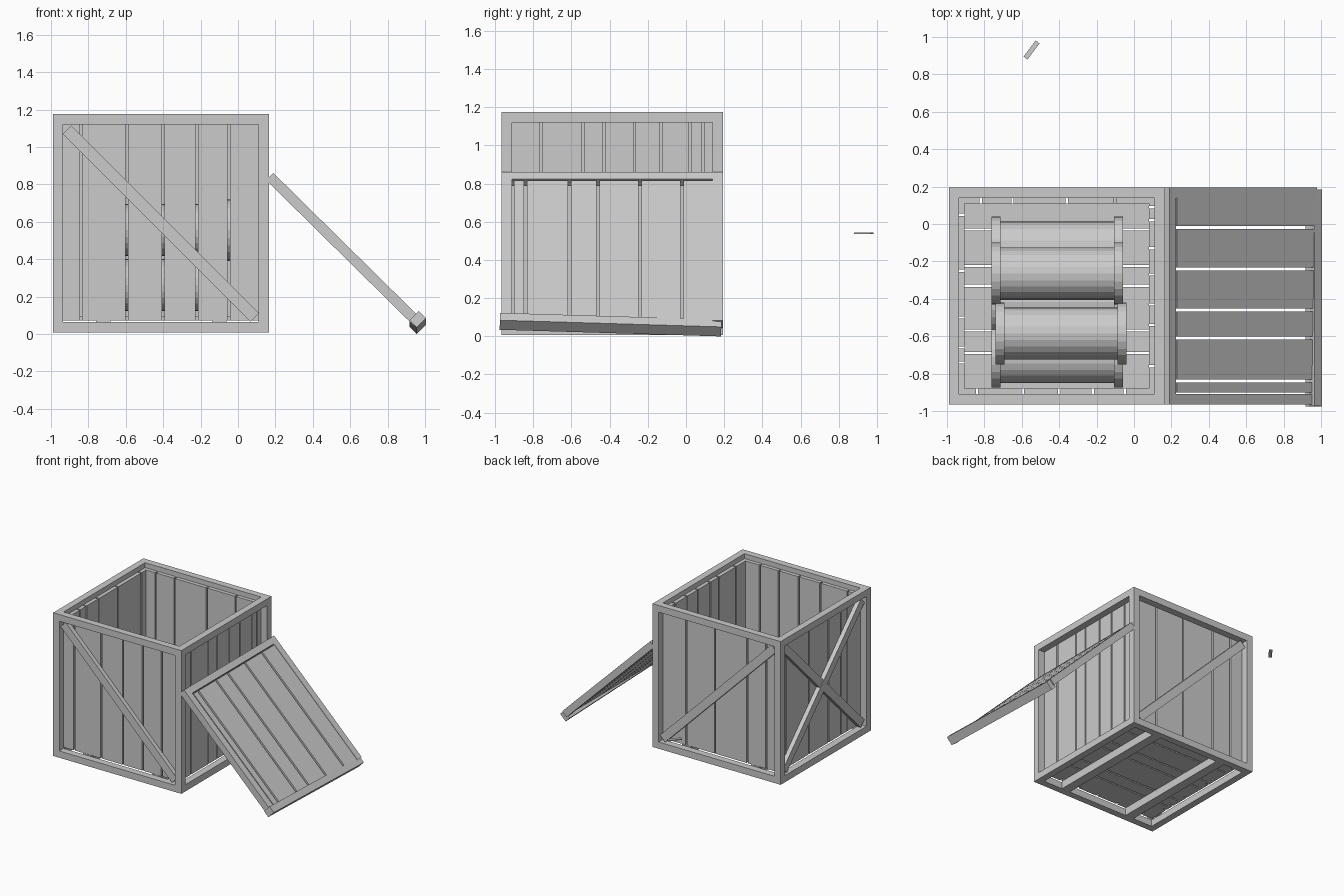
import bpy, math
from mathutils import Matrix, Vector

if "Cube" in bpy.data.objects:
    bpy.data.objects.remove(bpy.data.objects["Cube"])


def box(name, lo, hi, mat=Matrix()):
    """Box between two corners, optionally moved by a matrix."""
    lo, hi = Vector(lo), Vector(hi)
    c, s = (lo + hi) / 2, (hi - lo) / 2
    v = [mat @ (c + Vector((s.x * i, s.y * j, s.z * k)))
         for i in (-1, 1) for j in (-1, 1) for k in (-1, 1)]
    f = [(0, 1, 3, 2), (4, 6, 7, 5), (0, 4, 5, 1), (2, 3, 7, 6), (0, 2, 6, 4), (1, 5, 7, 3)]
    me = bpy.data.meshes.new(name)
    me.from_pydata(v, [], f)
    ob = bpy.data.objects.new(name, me)
    bpy.context.collection.objects.link(ob)
    return ob


def planks(name, lo, hi, axis, cuts, gap=0.012, mat=Matrix()):
    """Row of boards filling a box, split by gaps along one axis."""
    edges = [lo[axis] - gap / 2] + sorted(cuts) + [hi[axis] + gap / 2]
    for a, b in zip(edges, edges[1:]):
        l, h = list(lo), list(hi)
        l[axis], h[axis] = a + gap / 2, b - gap / 2
        box(name, l, h, mat)


def brace(name, centre, length, axis, angle, width=0.065, depth=0.035):
    """Diagonal bar lying on a wall; axis is the wall normal."""
    m = Matrix.Translation(centre) @ Matrix.Rotation(angle, 4, axis)
    w, d, n = width / 2, depth / 2, length / 2
    s = (n, d, w) if axis == 'Y' else (d, n, w)
    box(name, [-q for q in s], s, m)


X0, X1, Y0, Y1, Z0, Z1 = -0.99, 0.165, -0.965, 0.195, 0.008, 1.175
T, P = 0.055, 0.03   # frame bar and plank thickness

# Frame: corner posts and top/bottom rails
for x in (X0, X1 - T):
    for y in (Y0, Y1 - T):
        box("corner_post", (x, y, Z0), (x + T, y + T, Z1))
for z in (Z0, Z1 - T):
    for y in (Y0, Y1 - T):
        box("rail_long", (X0 + T, y, z), (X1 - T, y + T, z + T))
    for x in (X0, X1 - T):
        box("rail_side", (x, Y0 + T, z), (x + T, Y1 - T, z + T))

# Wall planks, set behind the frame
xa, xb, ya, yb = X0 + T, X1 - T, Y0 + T, Y1 - T
za, zb = 0.073, 1.135
planks("front_plank", (xa, ya, za), (xb, ya + P, zb), 0, [-0.84, -0.595, -0.4, -0.22, -0.05])
planks("back_plank", (xa, yb - P, za), (xb, yb, zb), 0, [-0.82, -0.65, -0.36, -0.1])
planks("left_plank", (xa, ya + P, za), (xa + P, yb - P, zb), 1, [-0.74, -0.66, -0.5, -0.25, 0.05])
planks("right_plank", (xb - P, ya + P, za), (xb, yb - P, zb), 1,
       [-0.76, -0.54, -0.43, -0.27, -0.13, 0.02, 0.09])

# Floor boards and the two battens beneath
planks("floor_plank", (xa + P, ya + P, 0.072), (xb - P, yb - P, 0.097), 1,
       [-0.69, -0.57, -0.33, -0.225, -0.03])
for x in (-0.10, -0.72):
    box("floor_batten", (x - 0.038, ya, Z0), (x + 0.038, yb, 0.072))

# Diagonal braces
cx, cy, cz = (X0 + X1) / 2, (Y0 + Y1) / 2, 0.59
q = math.pi / 4
brace("front_brace", (cx, ya - 0.0175, cz), 1.42, 'Y', q)
brace("back_brace", (cx, yb + 0.0175, cz), 1.42, 'Y', q)
for s, d in ((1, 0.0), (-1, 0.004)):
    brace("left_brace", (xa - 0.0175 - d, cy, cz), 1.42, 'X', s * q)


# Flanged rolls stacked three below and two above
def cylinder(name, radius, depth, loc):
    bpy.ops.mesh.primitive_cylinder_add(vertices=24, radius=radius, depth=depth, location=loc,
                                        rotation=(0, math.pi / 2, 0))
    bpy.context.object.name = name


for x, y, z in ((-0.41, -0.125, 0.262), (-0.41, -0.418, 0.262), (-0.41, -0.71, 0.262),
                (-0.41, -0.265, 0.556), (-0.39, -0.585, 0.556)):
    cylinder("roll_body", 0.14, 0.66, (x, y, z))
    for s in (-1, 1):
        cylinder("roll_flange", 0.165, 0.048, (x + s * 0.327, y, z))

# Loose lid leaning on the right side: local x runs down the slope, z is its normal
lid = Matrix.Translation((0.572, cy, 0.445)) @ Matrix.Rotation(math.radians(44.6), 4, 'Y')
L, W, H = 0.565, 0.58, 0.027
box("lid_top_rail", (-L, -W, -H), (-L + 0.052, W, H), lid)
for s in (-1, 1):
    y = s * (W - T / 2)
    box("lid_side_rail", (-L + 0.052, y - T / 2, -H), (L - 0.02, y + T / 2, H), lid)
planks("lid_plank", (-L + 0.06, -W + T + 0.01, -0.02), (L - 0.035, W - T, 0.024), 1,
       [v - cy for v in (-0.84, -0.61, -0.46, -0.24, -0.02)], 0.016, lid)
tilt = (Matrix.Translation((0.961, cy - 0.01, 0.061)) @ Matrix.Rotation(-0.03, 4, 'X')
        @ Matrix.Rotation(math.radians(44.6), 4, 'Y'))
box("lid_bottom_rail", (-0.0275, -W, -0.035), (0.0275, W, 0.035), tilt)

# Loose splinter hovering behind the crate
m = Matrix.Translation((-0.548, 0.93, 0.54)) @ Matrix.Rotation(math.radians(53), 4, 'Z')
box("splinter", (-0.054, -0.013, -0.004), (0.054, 0.013, 0.004), m)
